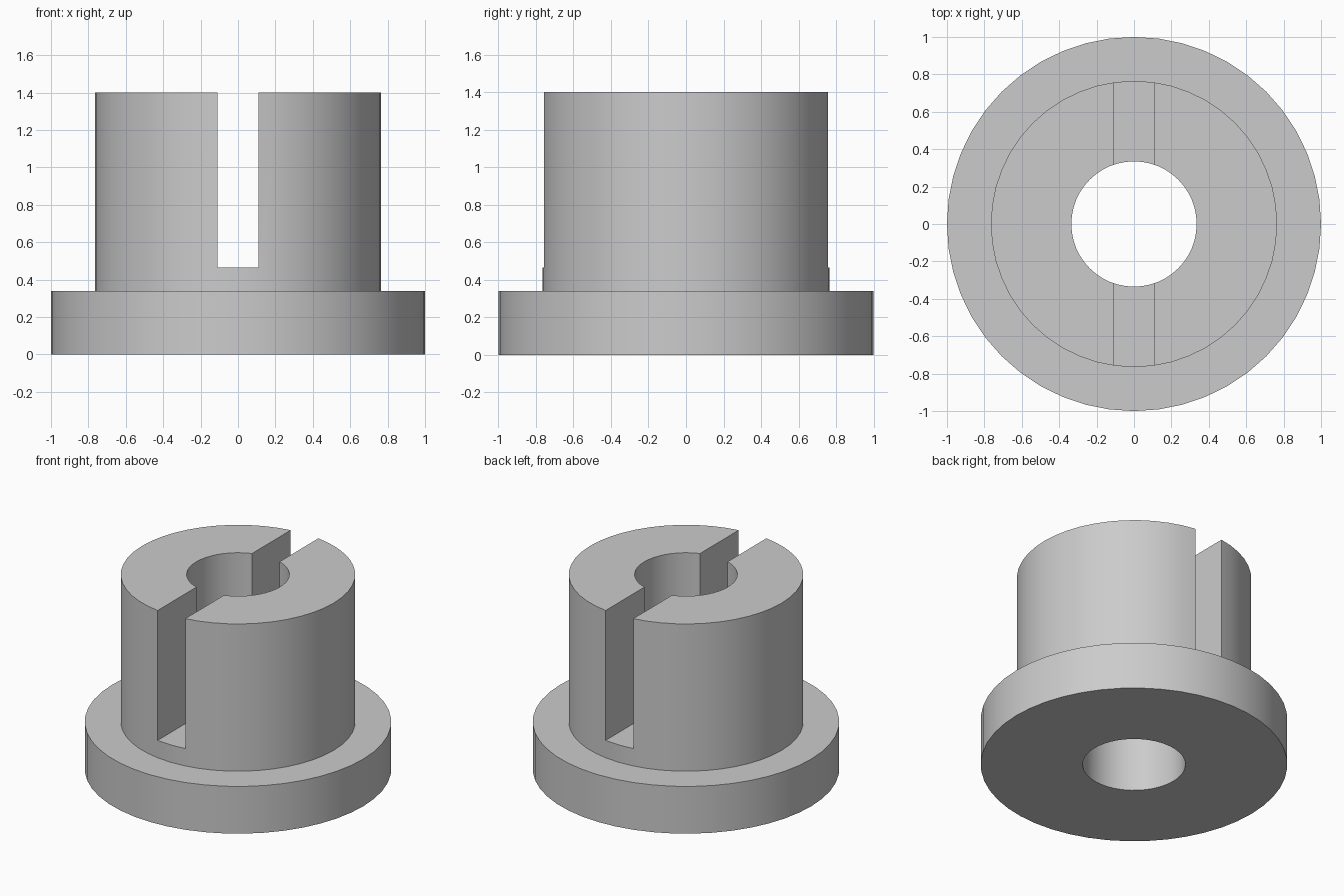
import bpy
import bmesh
import math
from mathutils import Matrix, Vector

cube = bpy.data.objects.get("Cube")
if cube:
    bpy.data.objects.remove(cube, do_unlink=True)

SIDES = 48
FLANGE_R, HUB_R, BORE_R = 1.0, 0.765, 0.335
FLANGE_TOP, SLOT_FLOOR, HUB_TOP = 0.34, 0.465, 1.40
SLOT_WIDTH = 0.22

# Single plain grey material
grey = bpy.data.materials.new("plain grey")
grey.use_nodes = True
colour = (0.6, 0.6, 0.6, 1)
grey.diffuse_color = colour
grey.node_tree.nodes["Principled BSDF"].inputs["Base Color"].default_value = colour


def add_object(name, bm):
    bmesh.ops.recalc_face_normals(bm, faces=bm.faces)
    mesh = bpy.data.meshes.new(name)
    bm.to_mesh(mesh)
    bm.free()
    obj = bpy.data.objects.new(name, mesh)
    obj.data.materials.append(grey)
    bpy.context.collection.objects.link(obj)
    return obj


# Flanged bushing: closed cross-section turned about the z axis
profile = [(BORE_R, 0), (FLANGE_R, 0), (FLANGE_R, FLANGE_TOP),
           (HUB_R, FLANGE_TOP), (HUB_R, HUB_TOP), (BORE_R, HUB_TOP)]
bm = bmesh.new()
rings = []
for i in range(SIDES):
    a = math.tau * i / SIDES
    rings.append([bm.verts.new((r * math.cos(a), r * math.sin(a), z)) for r, z in profile])
for i, ring in enumerate(rings):
    following = rings[(i + 1) % SIDES]
    for j in range(len(profile)):
        k = (j + 1) % len(profile)
        bm.faces.new((ring[j], following[j], following[k], ring[k]))
bushing = add_object("flanged_bushing", bm)

# Slot cutter running front to back through the hub
bm = bmesh.new()
height = HUB_TOP + 0.2 - SLOT_FLOOR
bmesh.ops.create_cube(bm, size=1, matrix=Matrix.LocRotScale(
    Vector((0, 0, SLOT_FLOOR + height / 2)), None, Vector((SLOT_WIDTH, 3, height))))
cutter = add_object("slot_cutter", bm)

# Cut the slot, then drop the cutter
slot = bushing.modifiers.new("slot", 'BOOLEAN')
slot.operation = 'DIFFERENCE'
slot.solver = 'EXACT'
slot.object = cutter
bpy.ops.object.select_all(action='DESELECT')
bushing.select_set(True)
bpy.context.view_layer.objects.active = bushing
bpy.ops.object.modifier_apply(modifier=slot.name)
bpy.data.objects.remove(cutter, do_unlink=True)

# Smooth round walls with crisp rims
bpy.ops.object.shade_smooth_by_angle(angle=math.radians(30))
